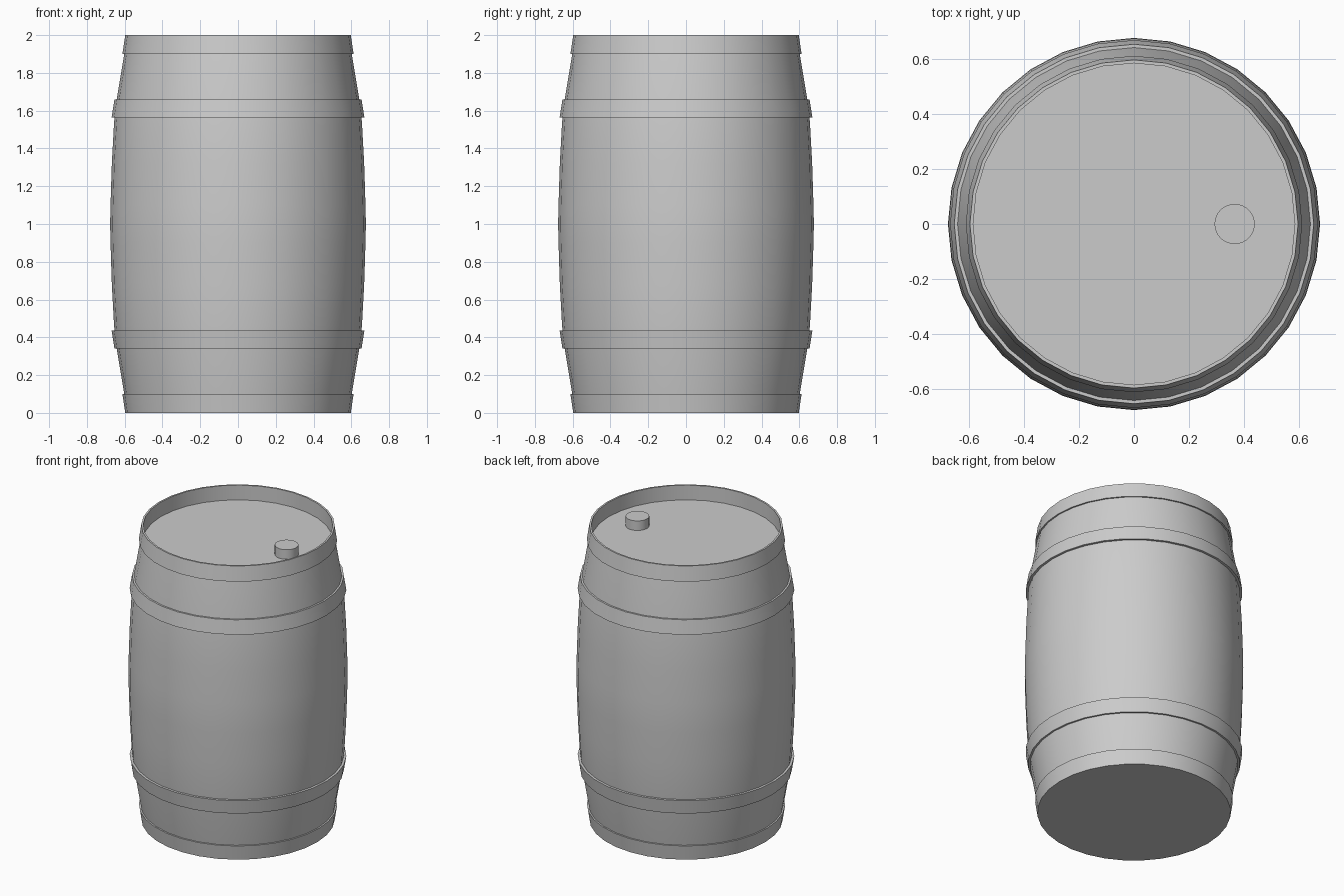
import bpy, math

SIDES = 32

cube = bpy.data.objects.get("Cube")
if cube:
    bpy.data.objects.remove(cube, do_unlink=True)

grey = bpy.data.materials.new("plain_grey")
grey.use_nodes = True
grey.diffuse_color = (0.6, 0.6, 0.6, 1)
grey.node_tree.nodes["Principled BSDF"].inputs["Base Color"].default_value = (0.6, 0.6, 0.6, 1)


def lathe(name, profile, sides=SIDES, x=0, loop=False):
    """Spin (radius, height) points round z; ends are capped unless looped."""
    verts = [(x + r * math.cos(2 * math.pi * i / sides), r * math.sin(2 * math.pi * i / sides), z)
             for r, z in profile for i in range(sides)]
    n = len(profile)
    faces = []
    for k in range(n if loop else n - 1):
        a, b = k * sides, (k + 1) % n * sides
        for i in range(sides):
            j = (i + 1) % sides
            faces.append((a + i, a + j, b + j, b + i))
    if not loop:
        faces.append(tuple(reversed(range(sides))))
        faces.append(tuple(range((n - 1) * sides, n * sides)))
    mesh = bpy.data.meshes.new(name)
    mesh.from_pydata(verts, [], faces)
    mesh.materials.append(grey)
    obj = bpy.data.objects.new(name, mesh)
    bpy.context.collection.objects.link(obj)
    bpy.ops.object.select_all(action="DESELECT")
    obj.select_set(True)
    bpy.context.view_layer.objects.active = obj
    bpy.ops.object.shade_smooth_by_angle(angle=math.radians(30))
    return obj


# Bulged staves, with a recessed lid inside the upper rim
lower = [(0.585, 0), (0.602, 0.1), (0.642, 0.34), (0.656, 0.46), (0.668, 0.68), (0.675, 0.9)]
upper = [(r, 2 - z) for r, z in reversed(lower)]
lathe("barrel_body", lower + [(0.677, 1)] + upper + [(0.585, 1.9)])

# Tapered hoops, mirrored about mid height
hoops = {"end_hoop": [(0.585, 0), (0.597, 0), (0.612, 0.1), (0.595, 0.1)],
         "belly_hoop": [(0.636, 0.34), (0.654, 0.34), (0.669, 0.435), (0.648, 0.435)]}
for name, section in hoops.items():
    lathe("lower_" + name, section, loop=True)
    lathe("upper_" + name, [(r, 2 - z) for r, z in reversed(section)], loop=True)

# Bung on the lid
lathe("bung", [(0.073, 1.89), (0.073, 1.965)], x=0.366)
